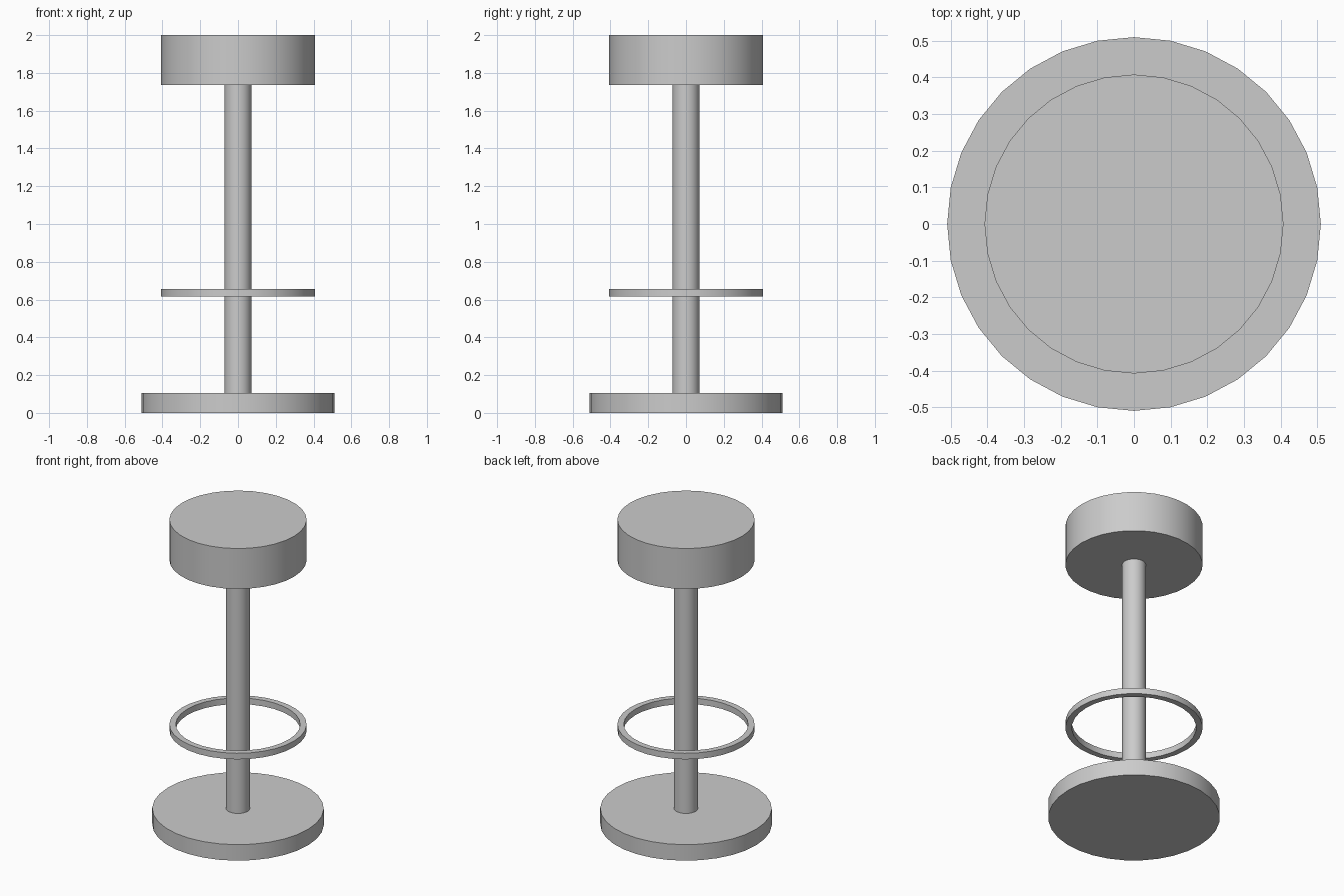
import bpy, math

cube = bpy.data.objects.get("Cube")
if cube:
    bpy.data.objects.remove(cube, do_unlink=True)

SEGMENTS = 32

# Single flat grey
grey = bpy.data.materials.new("plain grey")
grey.use_nodes = True
colour = (0.6, 0.6, 0.6, 1.0)
grey.diffuse_color = colour
grey.node_tree.nodes["Principled BSDF"].inputs["Base Color"].default_value = colour


def finish(obj, name):
    """Name, colour and smooth a part, keeping its rims sharp."""
    obj.name = obj.data.name = name
    obj.data.materials.append(grey)
    bpy.ops.object.select_all(action='DESELECT')
    obj.select_set(True)
    bpy.context.view_layer.objects.active = obj
    bpy.ops.object.shade_smooth_by_angle(angle=math.radians(30))


def disc(name, radius, bottom, top):
    bpy.ops.mesh.primitive_cylinder_add(vertices=SEGMENTS, radius=radius, depth=top - bottom,
                                        location=(0, 0, (bottom + top) / 2))
    finish(bpy.context.object, name)


def ring(name, inner, outer, bottom, top):
    """Sweep a rectangular section around the z axis."""
    section = [(inner, bottom), (outer, bottom), (outer, top), (inner, top)]
    verts, faces = [], []
    for i in range(SEGMENTS):
        a = 2 * math.pi * i / SEGMENTS
        verts += [(r * math.cos(a), r * math.sin(a), z) for r, z in section]
        j = (i + 1) % SEGMENTS
        for k in range(4):
            m = (k + 1) % 4
            faces.append((4 * i + k, 4 * j + k, 4 * j + m, 4 * i + m))
    mesh = bpy.data.meshes.new(name)
    mesh.from_pydata(verts, [], faces)
    mesh.update()
    obj = bpy.data.objects.new(name, mesh)
    bpy.context.collection.objects.link(obj)
    finish(obj, name)


disc("base", 0.51, 0.0, 0.105)
disc("column", 0.071, 0.105, 1.735)
ring("foot_ring", 0.37, 0.408, 0.617, 0.657)
disc("seat", 0.408, 1.735, 2.0)
